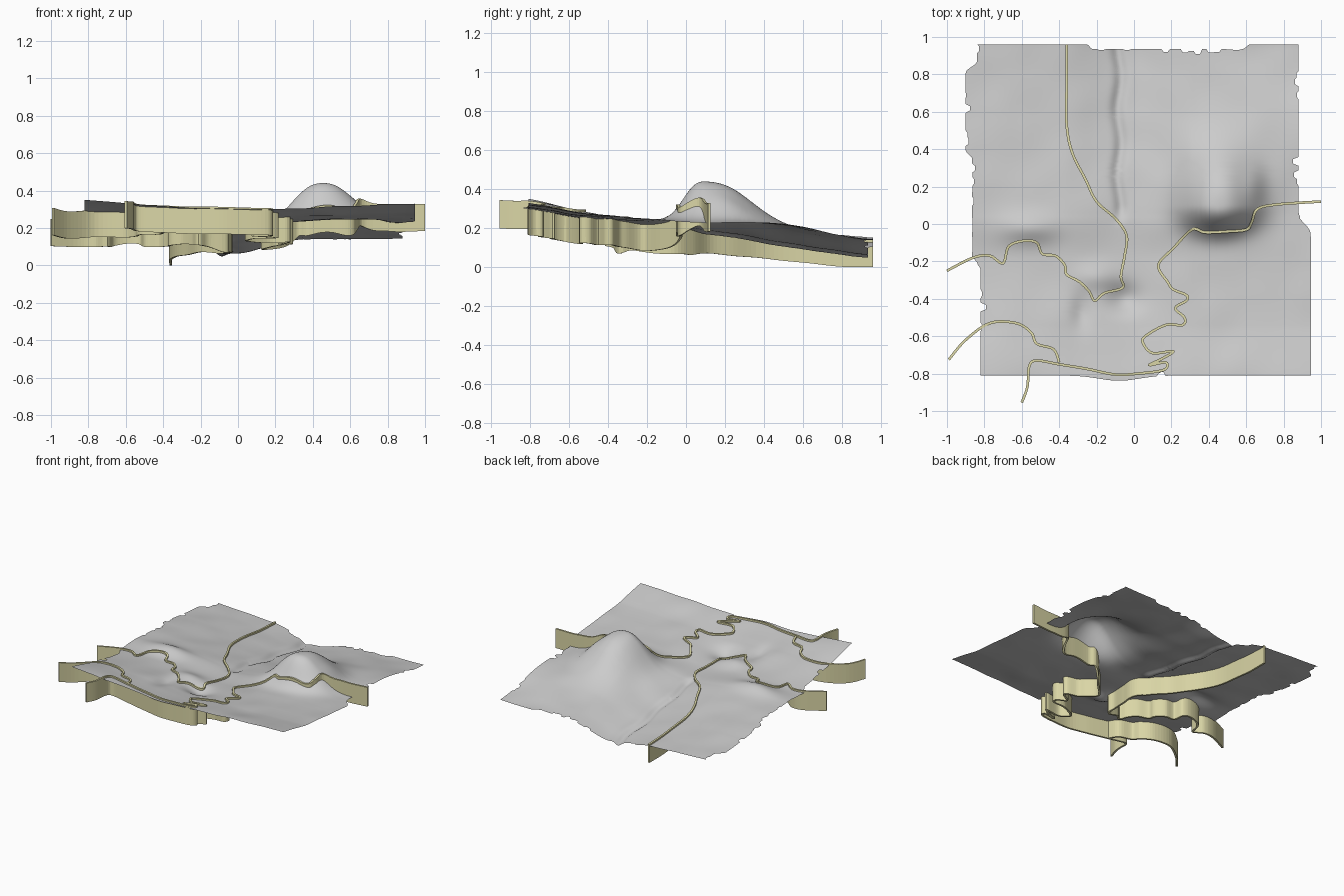
import bpy, bmesh, math, random
from mathutils import Vector, noise

if "Cube" in bpy.data.objects:
    bpy.data.objects.remove(bpy.data.objects["Cube"])

random.seed(3)

# coarse height table of the ground: rows along y, columns along x
XK = [-0.9, -0.36, 0.0, 0.3, 0.9]
YK = [-0.82, -0.55, -0.2, 0.05, 0.5, 0.95]
ZK = [[.355, .315, .300, .305, .330],
      [.290, .275, .250, .260, .280],
      [.232, .232, .205, .235, .250],
      [.235, .225, .195, .230, .230],
      [.195, .165, .125, .185, .220],
      [.150, .125, .065, .135, .140]]


def spline(p, i, t):
    """Smooth curve through the points p, in span i."""
    a, b = p[max(i - 1, 0)], p[i]
    c, d = p[i + 1], p[min(i + 2, len(p) - 1)]
    return (b * 2 + (c - a) * t + (a * 2 - b * 5 + c * 4 - d) * t * t
            + (b * 3 - a - c * 3 + d) * t ** 3) * 0.5


def sample(knots, values, q):
    q = min(max(q, knots[0]), knots[-1])
    i = max(k for k in range(len(knots) - 1) if knots[k] <= q)
    return spline(values, i, (q - knots[i]) / (knots[i + 1] - knots[i]))


def step(a, b, q):
    t = min(max((q - a) / (b - a), 0), 1)
    return t * t * (3 - 2 * t)


def bump(x, y, cx, cy, rx, ry):
    return math.exp(-((x - cx) / rx) ** 2 - ((y - cy) / ry) ** 2)


def height(x, y):
    z = sample(YK, [sample(XK, row, x) for row in ZK], y)
    # rounded hill, steep on its front
    ry = 0.31 if y > 0.1 else 0.14
    z += 0.208 * math.exp(-(((x - 0.455) / 0.205) ** 2 + ((y - 0.1) / ry) ** 2) ** 1.25)
    z += 0.02 * bump(x, y, 0.64, 0.2, 0.06, 0.12)
    # stream channel
    cx = -0.08 + 0.01 * math.sin(y * 18)
    z -= 0.022 * step(-0.02, 0.1, y) * math.exp(-((x - cx) / 0.03) ** 2)
    # smaller rises and hollows beside the scarps
    z += 0.04 * bump(x, y, -0.55, -0.02, 0.15, 0.08)
    z += 0.025 * bump(x, y, -0.2, -0.28, 0.11, 0.07)
    z -= 0.045 * bump(x, y, -0.05, -0.40, 0.09, 0.08)
    z -= 0.020 * bump(x, y, -0.28, -0.47, 0.05, 0.09)
    return z + 0.006 * noise.noise(Vector((x * 5, y * 5, 0)))


def ground():
    n = 150
    jag = [[random.uniform(0, 1) ** 9 * 0.03 for _ in range(n // 3 + 1)] for _ in range(4)]
    bm = bmesh.new()
    grid = []
    for j in range(n + 1):
        v = j / n
        yn = -0.81 + 1.76 * v
        left = -0.82 - 0.045 * step(-0.25, -0.18, yn) - 0.035 * step(0.34, 0.38, yn) \
            + 0.06 * step(0.8, 0.86, yn) + jag[0][j // 3]
        right = 0.945 - 0.065 * step(-0.06, 0.06, yn) - jag[1][j // 3] * step(-0.1, 0.1, yn)
        row = []
        for i in range(n + 1):
            x = left + (right - left) * i / n
            rough = step(-0.25, -0.22, x) - step(0.58, 0.62, x)
            front = -0.81 - 0.028 * bump(x, 0, -0.08, 0, 0.15, 1) \
                + jag[2][i // 3] * (step(0.1, 0.15, x) - step(0.36, 0.4, x))
            back = 0.96 - rough * (0.025 + jag[3][i // 3])
            y = front + (back - front) * v
            row.append(bm.verts.new((x, y, height(x, y))))
        grid.append(row)
    for j in range(n):
        for i in range(n):
            bm.faces.new((grid[j][i], grid[j][i + 1], grid[j + 1][i + 1], grid[j + 1][i]))
    ob = finish(bm, "terrain_surface")
    bpy.context.view_layer.objects.active = ob
    ob.select_set(True)
    bpy.ops.object.shade_smooth_by_angle(angle=math.radians(40))


def finish(bm, name):
    me = bpy.data.meshes.new(name)
    bm.to_mesh(me)
    bm.free()
    ob = bpy.data.objects.new(name, me)
    bpy.context.collection.objects.link(ob)
    return ob


def wall(name, pts):
    """Thin upright band following the ground along a plan path."""
    pts = [Vector(p) for p in pts]
    path = [spline(pts, i, k / 6) for i in range(len(pts) - 1) for k in range(6)] + [pts[-1]]
    bm = bmesh.new()
    prev = None
    for x, y in path:
        # the right end stands clear of the ground, the front left end dips
        top = height(x, y) + 0.012 + 0.085 * step(0.55, 0.82, x)
        if y < -0.4:
            top -= 0.04 * step(0.75, 0.98, -x)
        pair = [bm.verts.new((x, y, max(top - 0.145, 0))), bm.verts.new((x, y, top))]
        if prev:
            bm.faces.new((prev[0], pair[0], pair[1], prev[1]))
        prev = pair
    ob = finish(bm, name)
    ob.data.materials.append(ochre)
    m = ob.modifiers.new("thickness", 'SOLIDIFY')
    m.thickness, m.offset = 0.014, 0


ochre = bpy.data.materials.new("pale_ochre")
ochre.diffuse_color = (0.70, 0.67, 0.38, 1)
ochre.use_nodes = True
ochre.node_tree.nodes["Principled BSDF"].inputs["Base Color"].default_value = ochre.diffuse_color

ground()

# band from the back, round the valley, to the left side
wall("valley_band", [
    (-.36, .96), (-.36, .75), (-.36, .53), (-.33, .38), (-.26, .24), (-.2, .12), (-.1, .03),
    (-.04, -.06), (-.05, -.17), (-.07, -.28), (-.06, -.34), (-.16, -.37), (-.21, -.41),
    (-.24, -.36), (-.29, -.31), (-.36, -.27), (-.37, -.22), (-.42, -.17), (-.49, -.16),
    (-.52, -.1), (-.59, -.09), (-.67, -.12), (-.70, -.21), (-.77, -.17), (-.86, -.18), (-1, -.25)])

# band from the right, under the hill, winding to the front
wall("hill_band", [
    (1, .12), (.77, .105), (.66, .08), (.63, .01), (.6, -.03), (.5, -.04), (.38, -.045),
    (.31, -.03), (.21, -.13), (.13, -.22), (.18, -.31), (.21, -.35), (.28, -.38), (.28, -.41),
    (.22, -.45), (.27, -.5), (.26, -.54), (.17, -.54), (.06, -.6), (.05, -.64), (.1, -.69),
    (.21, -.68), (.15, -.72), (.08, -.755), (.17, -.74), (.16, -.78), (.02, -.80), (-.1, -.805),
    (-.25, -.775), (-.4, -.75), (-.52, -.73), (-.56, -.76), (-.57, -.87), (-.6, -.955)])

# short band at the front left
wall("front_left_band", [
    (-.99, -.725), (-.9, -.62), (-.77, -.53), (-.63, -.53), (-.55, -.58), (-.52, -.64),
    (-.43, -.67), (-.4, -.74)])
